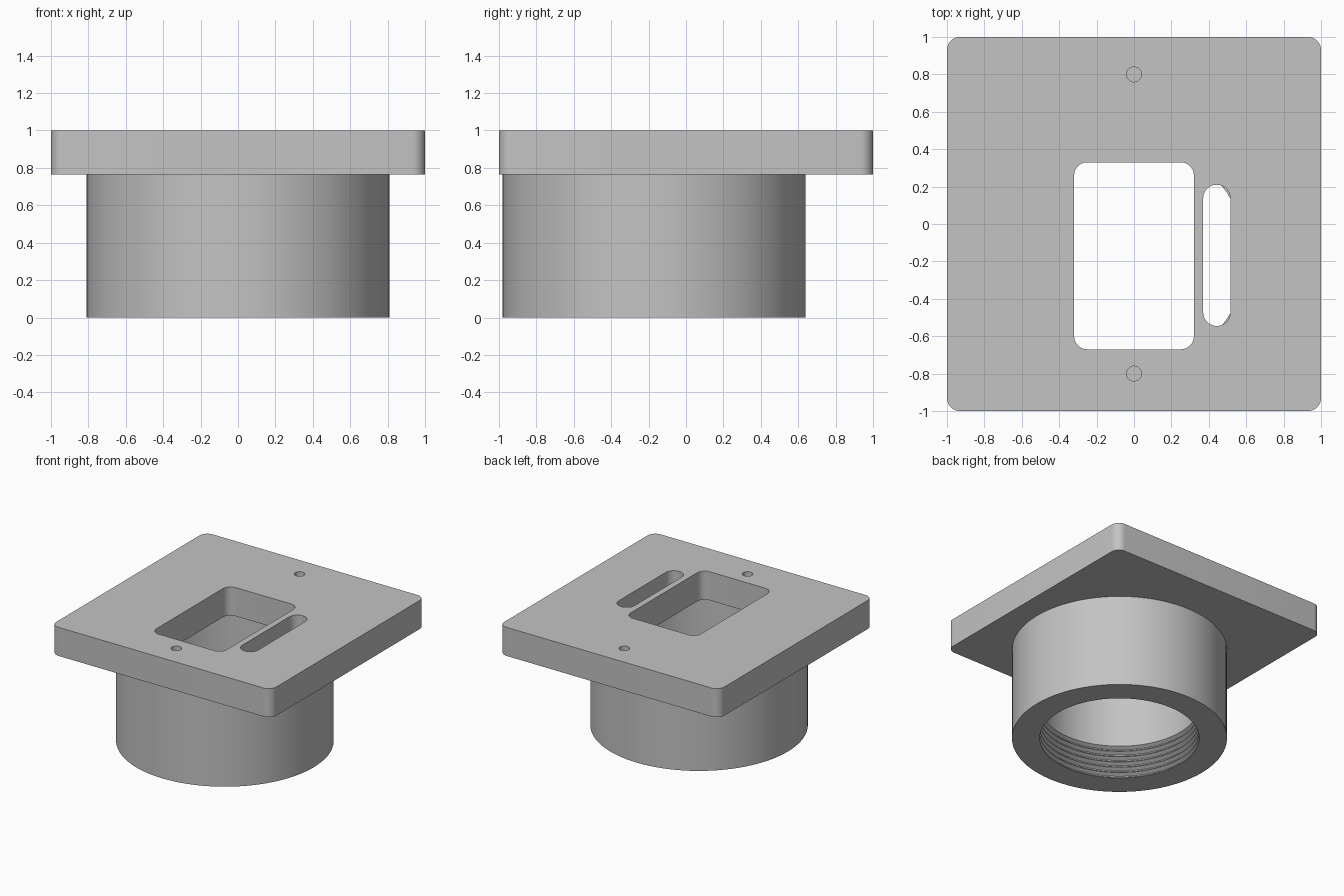
import bpy, bmesh, math

if "Cube" in bpy.data.objects:
    bpy.data.objects.remove(bpy.data.objects["Cube"])

COLLAR_Y = -0.17      # centre of the round collar
PLATE_Z = 0.765       # underside of the plate

grey = bpy.data.materials.new("plain grey")
grey.diffuse_color = (0.55, 0.55, 0.55, 1)
grey.use_nodes = True
grey.node_tree.nodes["Principled BSDF"].inputs["Base Color"].default_value = grey.diffuse_color


def make_object(name, bm):
    bmesh.ops.recalc_face_normals(bm, faces=bm.faces)
    mesh = bpy.data.meshes.new(name)
    bm.to_mesh(mesh)
    bm.free()
    mesh.materials.append(grey)
    ob = bpy.data.objects.new(name, mesh)
    bpy.context.collection.objects.link(ob)
    return ob


def rounded_prism(name, x0, x1, y0, y1, z0, z1, r, steps=10):
    """Upright prism with a rounded rectangle outline."""
    bm = bmesh.new()
    corners = [(x1 - r, y1 - r), (x0 + r, y1 - r), (x0 + r, y0 + r), (x1 - r, y0 + r)]
    ring = []
    for q, (cx, cy) in enumerate(corners):
        for i in range(steps + 1):
            a = math.pi / 2 * (q + i / steps)
            ring.append(bm.verts.new((cx + r * math.cos(a), cy + r * math.sin(a), z0)))
    bmesh.ops.remove_doubles(bm, verts=ring, dist=1e-5)
    face = bm.faces.new(bm.verts)
    top = bmesh.ops.extrude_face_region(bm, geom=[face])["geom"]
    for v in top:
        if isinstance(v, bmesh.types.BMVert):
            v.co.z = z1
    return make_object(name, bm)


def turned_solid(name, profile, cx, cy, n):
    """Closed solid of revolution from (radius, z) points, bottom to top."""
    bm = bmesh.new()
    rings = []
    for r, z in profile:
        rings.append([bm.verts.new((cx + r * math.cos(2 * math.pi * i / n),
                                    cy + r * math.sin(2 * math.pi * i / n), z))
                      for i in range(n)])
    for a, b in zip(rings, rings[1:]):
        for i in range(n):
            j = (i + 1) % n
            bm.faces.new((a[i], a[j], b[j], b[i]))
    bm.faces.new(rings[0])
    bm.faces.new(rings[-1])
    return make_object(name, bm)


# Square plate and round collar
body = rounded_prism("flanged_plate", -1, 1, -1, 1, PLATE_Z, 1, 0.07)
collar = turned_solid("collar_helper", [(0.81, 0), (0.81, 0.88)], 0, COLLAR_Y, 96)

# Bore with a thread near its mouth
PITCH, TURNS, BORE = 0.046, 6, 0.60
profile = [(BORE, -0.1), (BORE, 0.005)]
for k in range(TURNS):
    z = 0.005 + k * PITCH
    profile += [(BORE + 0.028, z + 0.42 * PITCH), (BORE + 0.028, z + 0.55 * PITCH),
                (BORE, z + 0.9 * PITCH), (BORE, z + PITCH)]
profile.append((BORE, PLATE_Z))
bore = turned_solid("bore_cutter", profile, 0, COLLAR_Y, 96)

# Window, side slot and two blind screw holes
cutters = [
    bore,
    rounded_prism("window_cutter", -0.32, 0.32, -0.67, 0.33, PLATE_Z - 0.05, 1.1, 0.07),
    rounded_prism("slot_cutter", 0.37, 0.515, -0.545, 0.21, PLATE_Z, 1.1, 0.0725),
]
for y in (-0.8, 0.8):
    cutters.append(turned_solid("screw_hole_cutter", [(0.04, 0.85), (0.04, 1.1)], 0, y, 32))

# Join the collar, then cut every opening
for ob in [collar] + cutters:
    mod = body.modifiers.new(ob.name, 'BOOLEAN')
    mod.operation = 'UNION' if ob is collar else 'DIFFERENCE'
    mod.solver = 'EXACT'
    mod.object = ob
    ob.hide_render = True

bpy.context.view_layer.objects.active = body
body.select_set(True)
for mod in list(body.modifiers):
    bpy.ops.object.modifier_apply(modifier=mod.name)
for ob in [collar] + cutters:
    bpy.data.objects.remove(ob)

bpy.ops.object.shade_smooth_by_angle(angle=math.radians(25))
